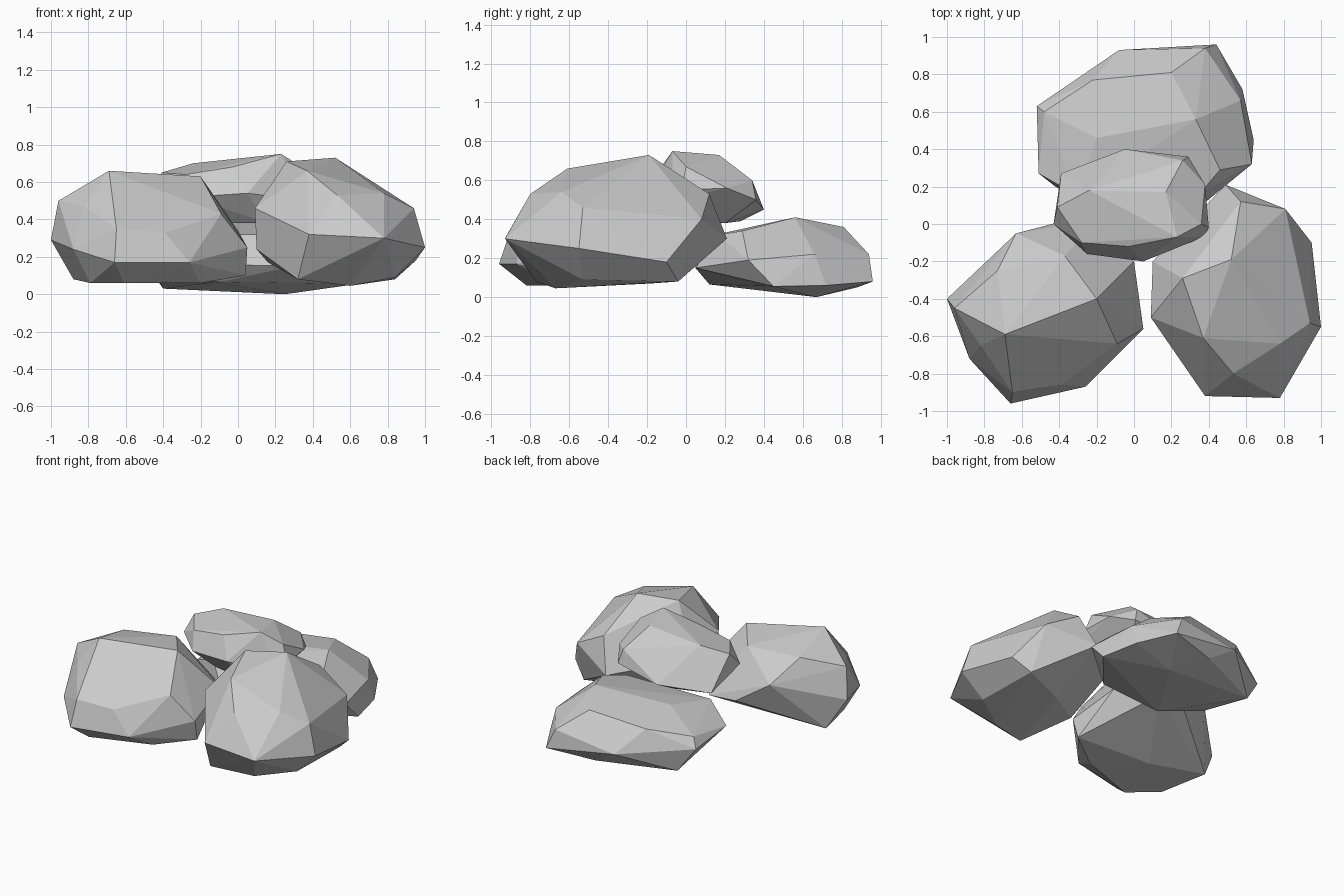
import bpy, bmesh, math


def make_rock(name, base, rim, crown, open_below=None):
    """Chiselled stone: faceted hull stretched over base, rim and crown corners."""
    bm = bmesh.new()
    for p in base + rim + crown:
        bm.verts.new(p)
    bmesh.ops.convex_hull(bm, input=bm.verts[:])
    loose = [v for v in bm.verts if not v.link_faces]
    bmesh.ops.delete(bm, geom=loose, context='VERTS')
    # merge nearly flat triangles into broad facets
    bmesh.ops.dissolve_limit(bm, angle_limit=math.radians(5),
                             verts=bm.verts[:], edges=bm.edges[:])
    bmesh.ops.recalc_face_normals(bm, faces=bm.faces[:])
    if open_below is not None:
        # underside left open where the stone sits on the ground
        low = [f for f in bm.faces if all(v.co.z < open_below for v in f.verts)]
        bmesh.ops.delete(bm, geom=low, context='FACES')
    me = bpy.data.meshes.new(name)
    bm.to_mesh(me)
    bm.free()
    ob = bpy.data.objects.new(name, me)
    bpy.context.collection.objects.link(ob)
    return ob


# front left stone
make_rock(
    "left_rock",
    base=[(-.88, -.33, .08), (-.79, -.66, .06), (-.61, -.82, .06),
          (-.20, -.68, .06), (.04, -.52, .10), (-.49, -.43, .06)],
    rim=[(-1, -.40, .29), (-.88, -.72, .24), (-.66, -.96, .17),
         (-.26, -.87, .17), (.05, -.56, .25), (0, -.20, .34),
         (-.20, .02, .27), (-.40, .01, .28), (-.63, -.05, .43)],
    crown=[(-.96, -.45, .50), (-.82, -.65, .47), (-.65, -.90, .35),
           (-.39, -.86, .33), (-.09, -.64, .43), (-.20, -.40, .63),
           (-.37, -.17, .60), (-.73, -.25, .58), (-.69, -.59, .66)],
    open_below=.07)

# front right stone
make_rock(
    "right_rock",
    base=[(.32, -.77, .08), (.60, -.67, .045), (.84, -.53, .09),
          (.84, -.04, .08), (.50, -.18, .07), (.16, -.45, .17)],
    rim=[(1, -.55, .25), (.95, -.10, .18), (.81, .08, .40), (.49, .21, .30),
         (.10, -.20, .36), (.10, -.48, .24), (.38, -.92, .32),
         (.78, -.93, .30)],
    crown=[(.09, -.50, .46), (.53, -.80, .53), (.78, -.64, .54),
           (.94, -.53, .46), (.57, .12, .53), (.26, -.29, .71),
           (.37, -.61, .66), (.52, -.19, .73)])

# back stone
make_rock(
    "back_rock",
    base=[(-.40, .67, .03), (.10, .88, .05), (.25, .67, 0), (.64, .45, .055),
          (-.10, .12, .065), (-.42, .20, .15)],
    rim=[(-.52, .63, .20), (-.08, .93, .16), (.44, .96, .08), (.58, .72, .06),
         (.63, .32, .19), (.30, .05, .15), (-.15, .04, .16),
         (-.51, .27, .23)],
    crown=[(-.48, .60, .27), (-.22, .77, .32), (.20, .81, .36),
           (.38, .94, .22), (.57, .66, .22), (.33, .56, .41),
           (-.20, .46, .37), (.46, .29, .34), (-.30, .15, .32),
           (.35, .16, .32)])

# small stone resting on the other three
make_rock(
    "top_rock",
    base=[(-.10, .28, .39), (.20, .20, .38), (.15, -.08, .38),
          (-.15, -.03, .38)],
    rim=[(-.43, 0, .55), (-.39, .27, .43), (-.05, .40, .45), (.29, .36, .50),
         (.38, .21, .56), (.40, -.02, .55), (.37, -.07, .50),
         (.05, -.20, .54), (-.25, -.16, .52)],
    crown=[(-.41, .09, .65), (-.24, .18, .70), (.17, .17, .73),
           (.26, .34, .60), (.36, 0, .67), (.23, -.07, .75),
           (-.03, -.12, .68), (-.28, -.10, .64)])
